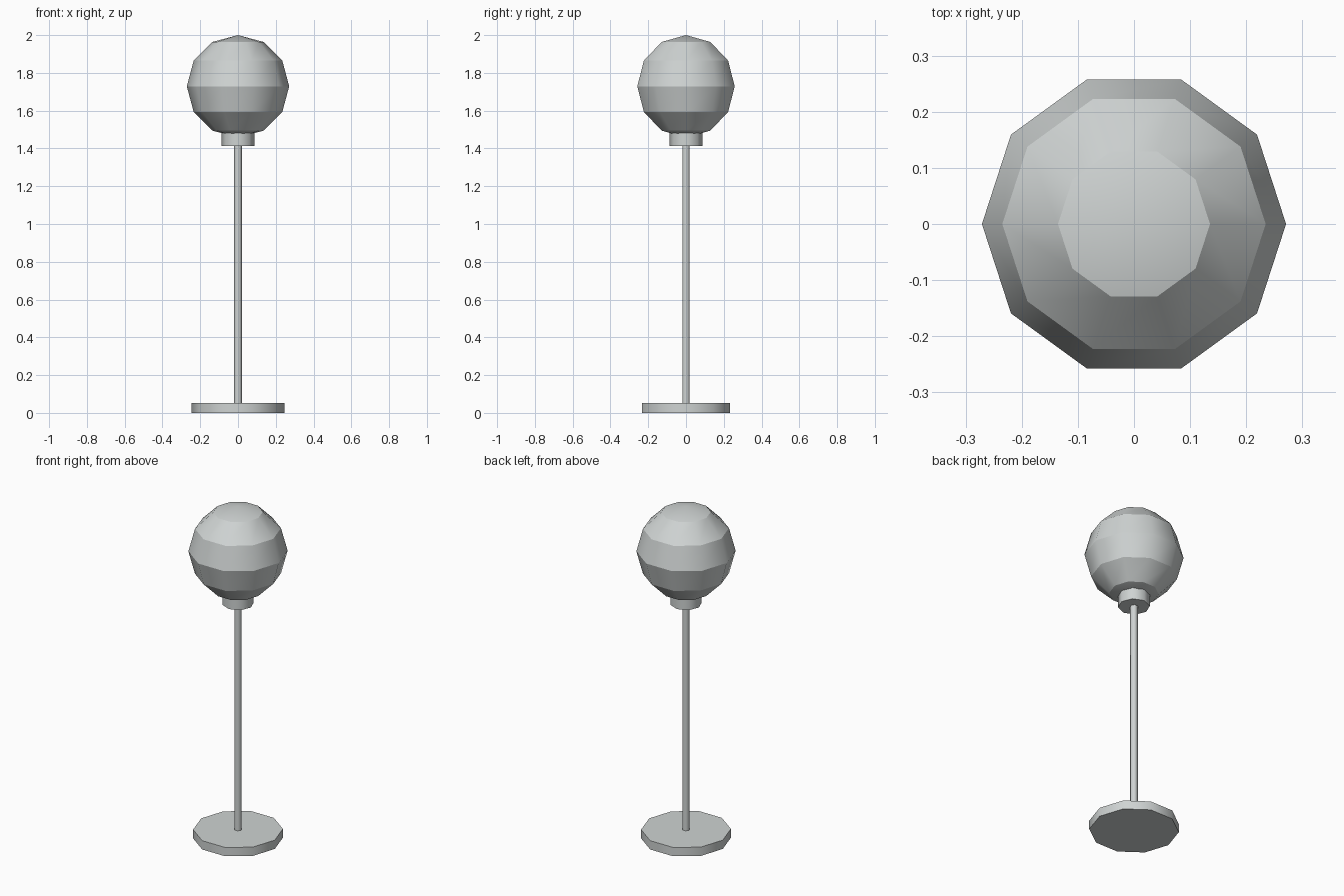
import bpy, bmesh, math

if "Cube" in bpy.data.objects:
    bpy.data.objects.remove(bpy.data.objects["Cube"])

# One light grey finish for the whole lamp
grey = bpy.data.materials.new("light_grey")
grey.diffuse_color = (0.62, 0.65, 0.645, 1.0)
grey.use_nodes = True
grey.node_tree.nodes["Principled BSDF"].inputs["Base Color"].default_value = grey.diffuse_color


def lathe(name, profile, sides):
    """Spin (radius, height) points; smooth around, crisp between rings."""
    bm = bmesh.new()
    rings = []
    for r, z in profile:
        if r < 1e-5:
            rings.append([bm.verts.new((0, 0, z))] * sides)
        else:
            rings.append([bm.verts.new((r * math.cos(math.tau * i / sides),
                                        r * math.sin(math.tau * i / sides), z))
                          for i in range(sides)])
    for low, high in zip(rings, rings[1:]):
        for i in range(sides):
            j = (i + 1) % sides
            corners = dict.fromkeys((low[i], low[j], high[j], high[i]))
            bm.faces.new(list(corners)).smooth = True
    # Flat caps on open ends
    for ring, flip in ((rings[0], True), (rings[-1], False)):
        if ring[0] is not ring[1]:
            bm.faces.new(ring[::-1] if flip else ring)
    # Horizontal edges are sharp
    for e in bm.edges:
        e.smooth = abs(e.verts[0].co.z - e.verts[1].co.z) > 1e-5
    mesh = bpy.data.meshes.new(name)
    bm.to_mesh(mesh)
    bm.free()
    mesh.materials.append(grey)
    obj = bpy.data.objects.new(name, mesh)
    bpy.context.collection.objects.link(obj)
    return obj


# Disc foot, thin stem and socket collar
lathe("base", [(0.245, 0), (0.245, 0.053)], 10)
lathe("stem", [(0.022, 0.05), (0.022, 1.42)], 6)
lathe("collar", [(0.087, 1.412), (0.087, 1.484)], 8)

# Faceted globe: six bands from pole to pole
R, CZ, BANDS = 0.271, 1.729, 6
globe = []
for k in range(BANDS + 1):
    a = math.pi * k / BANDS
    globe.append((R * math.sin(a), CZ - R * math.cos(a)))
lathe("globe", globe, 10)
